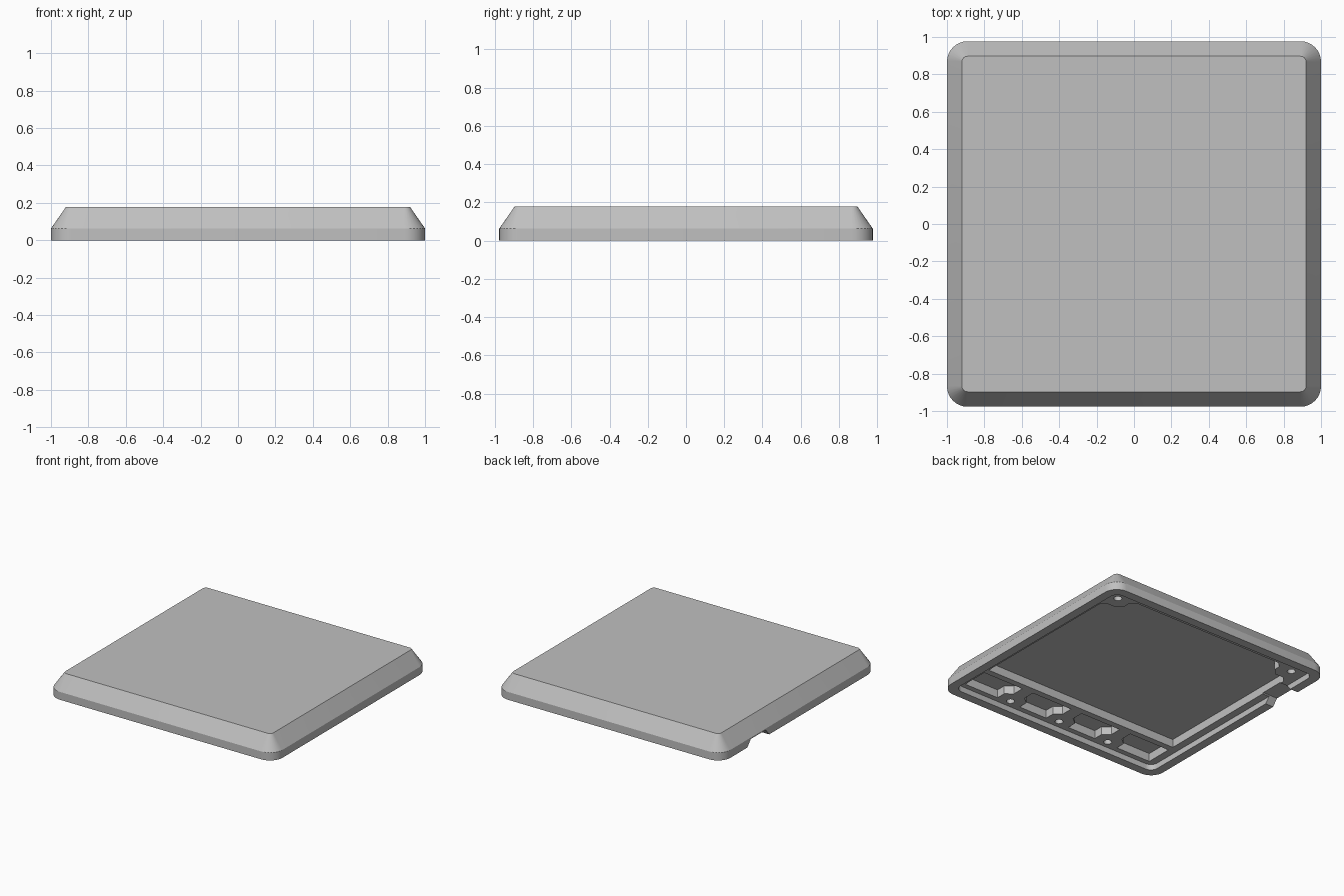
import bpy, bmesh, math

if "Cube" in bpy.data.objects:
    bpy.data.objects.remove(bpy.data.objects["Cube"])

# One flat colour for the whole shell
grey = bpy.data.materials.new("light_grey")
grey.diffuse_color = (0.53, 0.53, 0.53, 1)
grey.use_nodes = True
grey.node_tree.nodes["Principled BSDF"].inputs["Base Color"].default_value = grey.diffuse_color


def rounded_rect(hx, hy, r, steps=8):
    """Counter-clockwise outline of a rectangle with rounded corners."""
    pts = []
    for i, (sx, sy) in enumerate([(1, 1), (-1, 1), (-1, -1), (1, -1)]):
        for k in range(steps + 1):
            a = math.radians(90) * (i + k / steps)
            pts.append((sx * (hx - r) + r * math.cos(a),
                        sy * (hy - r) + r * math.sin(a)))
    return pts


def loft(name, loops):
    """Closed solid through stacked loops of 3D points."""
    bm = bmesh.new()
    rings = [[bm.verts.new(p) for p in loop] for loop in loops]
    n = len(rings[0])
    bm.faces.new(rings[0][::-1])
    bm.faces.new(rings[-1])
    for a, b in zip(rings, rings[1:]):
        for i in range(n):
            j = (i + 1) % n
            bm.faces.new((a[i], a[j], b[j], b[i]))
    bmesh.ops.recalc_face_normals(bm, faces=bm.faces)
    mesh = bpy.data.meshes.new(name)
    bm.to_mesh(mesh)
    bm.free()
    mesh.materials.append(grey)
    ob = bpy.data.objects.new(name, mesh)
    bpy.context.collection.objects.link(ob)
    return ob


def prism(name, outline, z0, z1):
    return loft(name, [[(x, y, z) for x, y in outline] for z in (z0, z1)])


def cut(target, cutter):
    cutter.hide_render = True
    mod = target.modifiers.new("cut", 'BOOLEAN')
    mod.operation = 'DIFFERENCE'
    mod.solver = 'EXACT'
    mod.object = cutter
    bpy.context.view_layer.objects.active = target
    bpy.ops.object.modifier_apply(modifier=mod.name)
    bpy.data.objects.remove(cutter)


# Outer shell: straight rim, then sloped sides up to the flat top
shell = loft("cover_shell", [
    [(x, y, z) for x, y in rounded_rect(hx, hy, r)]
    for hx, hy, r, z in [(1, 0.977, 0.11, 0), (1, 0.977, 0.11, 0.063),
                         (0.92, 0.897, 0.03, 0.178)]])

LEDGE, CEILING = 0.045, 0.11

# Shallow recess inside the rim
cut(shell, prism("rim_recess", rounded_rect(0.93, 0.907, 0.06), -0.1, LEDGE))

# Main cavity, leaving a screw boss in both rear corners
half = [(0.87, -0.60), (0.87, 0.65), (0.83, 0.69), (0.76, 0.69),
        (0.71, 0.74), (0.71, 0.79), (0.67, 0.83)]
outline = half + [(-x, y) for x, y in reversed(half)]
cut(shell, prism("main_cavity", outline, 0.02, CEILING))

# Four front pockets, separated by ribs that widen around the screw bosses
BOSSES = (-0.46, 0.0, 0.46)
Y0, Y1 = -0.865, -0.65
walls = [-0.87, *BOSSES, 0.87]


def pocket_side(x, side):
    if abs(x) > 0.8:
        return [(x, Y0), (x, Y1)]
    return [(x + side * w, y) for w, y in
            [(0.105, Y0), (0.105, -0.79), (0.05, -0.745), (0.05, Y1)]]


for left, right in zip(walls, walls[1:]):
    outline = pocket_side(right, -1) + pocket_side(left, 1)[::-1]
    cut(shell, prism("front_pocket", outline, 0.02, CEILING))

# Screw holes
holes = [(x, -0.845) for x in BOSSES] + [(s * 0.82, 0.795) for s in (-1, 1)]
for cx, cy in holes:
    circle = [(cx + 0.03 * math.cos(i * math.tau / 20),
               cy + 0.03 * math.sin(i * math.tau / 20)) for i in range(20)]
    cut(shell, prism("screw_hole", circle, 0.02, 0.09))

# Cable notch with slanted ends through the left rim
section = [(0.36, -0.02), (0.67, -0.02), (0.61, 0.052), (0.42, 0.052)]
cut(shell, loft("cable_notch", [[(x, y, z) for y, z in section]
                                for x in (-1.1, -0.85)]))

# Smooth the rounded corners, keep the creases sharp
bpy.ops.object.select_all(action='DESELECT')
shell.select_set(True)
bpy.context.view_layer.objects.active = shell
bpy.ops.object.shade_smooth_by_angle(angle=math.radians(25))
